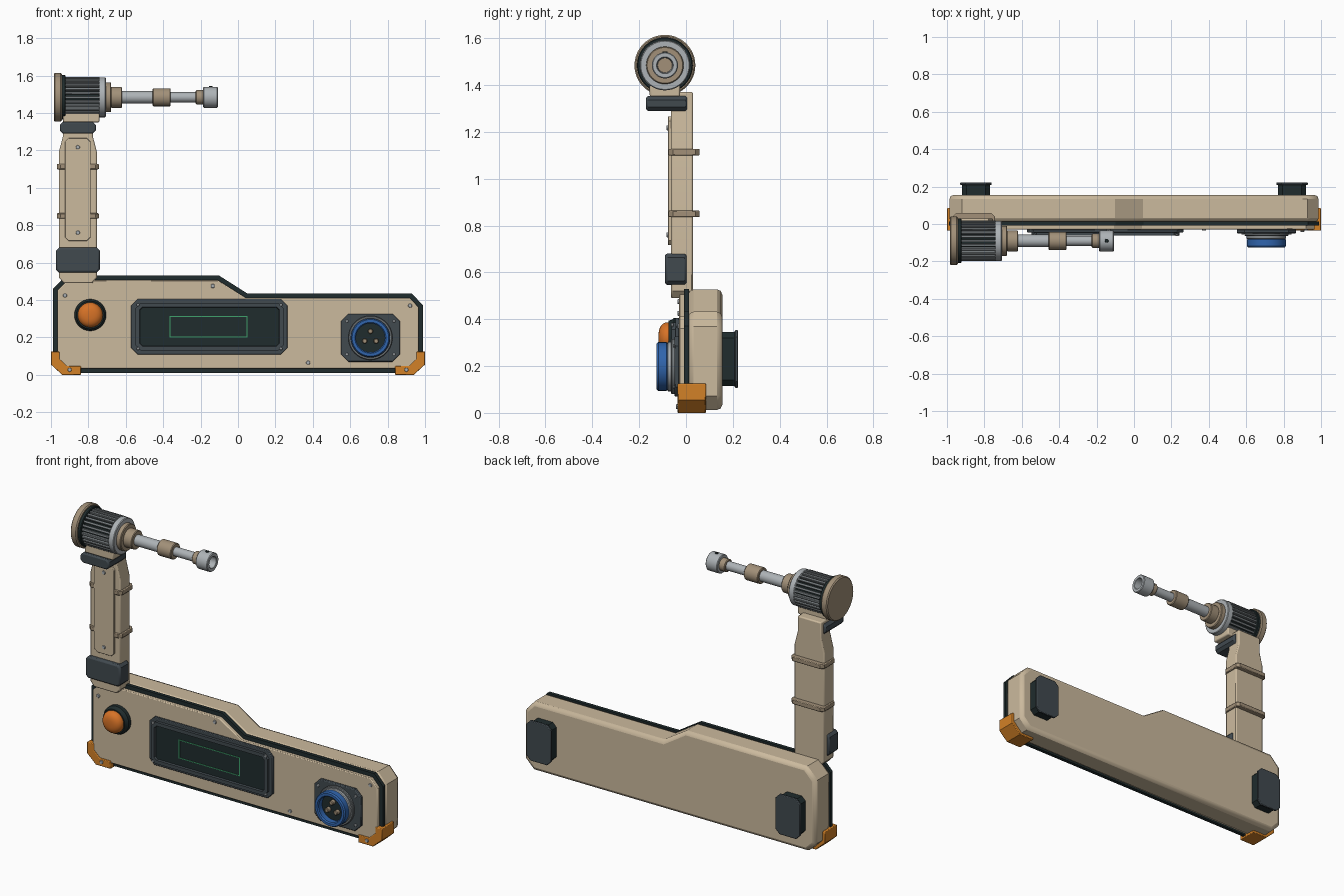
import bpy, bmesh, math
from mathutils import Vector, Matrix

if "Cube" in bpy.data.objects:
    bpy.data.objects.remove(bpy.data.objects["Cube"])


def material(name, r, g, b):
    m = bpy.data.materials.new(name)
    m.use_nodes = True
    m.diffuse_color = (r, g, b, 1)
    m.node_tree.nodes["Principled BSDF"].inputs["Base Color"].default_value = (r, g, b, 1)
    return m


TAN = material("tan paint", .60, .49, .34)
BRONZE = material("dark tan", .36, .28, .19)
SLATE = material("slate rubber", .052, .067, .078)
DARK = material("dark rubber", .014, .025, .026)
STEEL = material("light steel", .42, .45, .47)
FIN = material("fin grey", .18, .20, .21)
AMBER = material("amber guard", .65, .22, .02)
ORANGE = material("orange button", .68, .17, .02)
BLUE = material("blue ring", .03, .13, .42)
GREEN = material("green line", .05, .36, .15)


def finish(name, bm, mats, bevel=0.0, limit=50, segments=2):
    bmesh.ops.recalc_face_normals(bm, faces=bm.faces)
    mesh = bpy.data.meshes.new(name)
    bm.to_mesh(mesh)
    bm.free()
    for m in mats:
        mesh.materials.append(m)
    ob = bpy.data.objects.new(name, mesh)
    bpy.context.collection.objects.link(ob)
    if bevel:
        mod = ob.modifiers.new("bevel", "BEVEL")
        mod.width, mod.segments = bevel, segments
        mod.limit_method, mod.angle_limit = "ANGLE", math.radians(limit)
    mesh.polygons.foreach_set("use_smooth", [True] * len(mesh.polygons))
    mesh.set_sharp_from_angle(angle=math.radians(30))
    return ob


def prism(name, pts, a, b, mat, axis="y", bevel=0.0, limit=50, recess=None):
    """Extrude an outline from a to b; recess = (rim, depth, material) sinks face a."""
    bm = bmesh.new()
    place = lambda p, d: (p[0], d, p[1]) if axis == "y" else (p[0], p[1], d)
    front = [bm.verts.new(place(p, a)) for p in pts]
    back = [bm.verts.new(place(p, b)) for p in pts]
    face = bm.faces.new(front)
    bm.faces.new(back[::-1])
    for i in range(len(pts)):
        j = (i + 1) % len(pts)
        bm.faces.new((front[i], back[i], back[j], front[j]))
    mats = [mat]
    if recess:
        bmesh.ops.recalc_face_normals(bm, faces=bm.faces)
        bmesh.ops.inset_region(bm, faces=[face], thickness=recess[0])
        bmesh.ops.inset_region(bm, faces=[face], thickness=.003, depth=-recess[1])
        face.material_index = 1
        mats.append(recess[2])
    return finish(name, bm, mats, bevel, limit)


def rect(x0, x1, z0, z1, c=0.0):
    """Rectangle outline with cut corners."""
    if not c:
        return [(x0, z0), (x1, z0), (x1, z1), (x0, z1)]
    return [(x0 + c, z0), (x1 - c, z0), (x1, z0 + c), (x1, z1 - c),
            (x1 - c, z1), (x0 + c, z1), (x0, z1 - c), (x0, z0 + c)]


def inset(pts, d):
    """Move every side of a counter-clockwise outline inward by d."""
    out, n = [], len(pts)
    for i in range(n):
        p, q, r = (Vector(pts[k % n]) for k in (i - 1, i, i + 1))
        u, v = (q - p).normalized(), (r - q).normalized()
        nu, nv = Vector((-u.y, u.x)), Vector((-v.y, v.x))
        out.append(tuple(q + (nu + nv) * d / (1 + nu.dot(nv))))
    return out


def turn(name, profile, centre, axis, mat, steps=40):
    """Lathe (distance, radius) pairs around an axis through centre."""
    bm = bmesh.new()
    vs = [bm.verts.new((r, 0, d)) for d, r in profile]
    es = [bm.edges.new(pair) for pair in zip(vs, vs[1:])]
    bmesh.ops.spin(bm, geom=vs + es, cent=(0, 0, 0), axis=(0, 0, 1),
                   angle=math.tau, steps=steps)
    bmesh.ops.remove_doubles(bm, verts=bm.verts, dist=1e-5)
    q = Vector((0, 0, 1)).rotation_difference(Vector(axis))
    bm.transform(Matrix.Translation(centre) @ q.to_matrix().to_4x4())
    return finish(name, bm, [mat])


def disc(name, d0, d1, r, centre, axis, mat, edge=.004, steps=40):
    return turn(name, [(d0, 0), (d0, r - edge), (d0 + edge, r), (d1 - edge, r),
                       (d1, r - edge), (d1, 0)], centre, axis, mat, steps)


FRONT = (0, -1, 0)


def screw(name, x, z, y, r=.011):
    disc(name, -.004, .006, r, (x, y, z), FRONT, STEEL, .002, 12)


# Housing: rear case, gasket and front plate share one outline
outline = [(-.93, .01), (.93, .01), (.99, .07), (.99, .37), (.93, .435), (.05, .435),
           (-.10, .53), (-.92, .53), (-.99, .46), (-.99, .07)]
prism("rear_case", inset(outline, .003), .01, .155, TAN, bevel=.022)
prism("gasket", outline, -.008, .013, DARK)
prism("front_plate", inset(outline, .024), -.03, 0, TAN, bevel=.005)
for i, (x, z) in enumerate([(-.925, .425), (-.135, .475), (.92, .37), (.375, .065)]):
    screw(f"plate_screw_{i}", x, z, -.03)

# Corner guards and rear feet, mirrored left and right
guard = [(.94, 0), (1, .055), (1, .125), (.955, .125), (.955, .085), (.915, .048),
         (.84, .048), (.84, 0)]
for side, s in (("left", 1), ("right", -1)):
    prism(side + "_corner_guard", [(s * x, z) for x, z in guard], -.036, .085, AMBER,
          bevel=.004)
    screw(side + "_guard_screw", s * .9, .027, -.036)
    x = s * .845
    prism(side + "_foot", rect(x - .075, x + .075, .115, .345, .025), .15, .212, DARK)
    prism(side + "_foot_pad", rect(x - .084, x + .084, .107, .353, .028), .208, .223,
          SLATE, bevel=.004)

# Display
prism("display_base", rect(-.572, .265, .11, .405, .035), -.045, -.028, SLATE, bevel=.004)
prism("display_frame", rect(-.548, .243, .13, .385, .028), -.062, -.04, SLATE,
      recess=(.024, .012, DARK))
for i, (x, z) in enumerate([(x, z) for x in (-.535, .23) for z in (.14, .375)]):
    screw(f"display_screw_{i}", x, z, -.058, .008)
for i, box in enumerate([(-.365, .05, .2, .205), (-.365, .05, .31, .315),
                         (-.365, -.36, .2, .315), (.045, .05, .2, .315)]):
    prism(f"display_line_{i}", rect(*box), -.053, -.049, GREEN)

# Push button
button = (-.79, 0, .32)
turn("button_bezel", [(.028, 0), (.028, .085), (.052, .085), (.06, .078), (.075, .074),
                      (.075, 0)], button, FRONT, DARK)
dome = [(.078 + .04 * math.sin(t * math.pi / 16), .067 * math.cos(t * math.pi / 16) ** .7)
        for t in range(8)]
turn("button_cap", [(.07, 0), (.07, .067)] + dome + [(.118, 0)], button, FRONT, ORANGE)

# Round power connector
socket = (.708, 0, .198)
prism("connector_plate", rect(.55, .866, .07, .326, .04), -.05, -.028, SLATE, bevel=.005)
disc("connector_flange", .045, .064, .118, socket, FRONT, FIN)
disc("connector_collar", .06, .08, .106, socket, FRONT, STEEL)
disc("connector_floor", .07, .086, .084, socket, FRONT, DARK)
turn("connector_ring", [(.078, .08), (.078, .098), (.084, .104), (.118, .104),
                        (.126, .098), (.126, .083), (.12, .077), (.078, .077)],
     socket, FRONT, BLUE)
for i in range(3):
    t = math.pi / 2 + i * math.tau / 3
    disc(f"connector_pin_{i}", .08, .112, .014,
         (.708 + .035 * math.cos(t), 0, .198 + .035 * math.sin(t)), FRONT, BRONZE, .004, 16)
for i, (x, z) in enumerate([(x, z) for x in (.582, .834) for z in (.11, .287)]):
    screw(f"connector_screw_{i}", x, z, -.05, .008)

# Upright arm with front cover, bands and clamps
AX = -.856
half = [(.075, .49), (.102, .52), (.102, 1.19), (.08, 1.275), (.08, 1.37)]
prism("arm", [(AX + w, z) for w, z in half] + [(AX - w, z) for w, z in half[::-1]],
      -.065, .03, TAN, bevel=.007)
prism("arm_cover", rect(AX - .068, AX + .068, .716, 1.266, .02), -.077, -.06, TAN, bevel=.003)
for i, z in enumerate((.76, 1.217)):
    screw(f"cover_screw_{i}", AX, z, -.077)
for i, z in enumerate((.85, 1.113)):
    prism(f"arm_band_{i}", rect(AX - .112, AX + .112, -.074, .058, .018), z - .014, z + .014,
          BRONZE, axis="z", bevel=.004)
prism("lower_clamp", rect(AX - .117, AX + .117, .547, .68, .016), -.09, .003, SLATE, bevel=.01)
prism("upper_clamp", rect(AX - .096, AX + .096, 1.29, 1.352, .016), -.17, .005, SLATE, bevel=.008)
prism("motor_saddle", rect(-.935, -.74, -.155, -.025), 1.35, 1.41, TAN, axis="z", bevel=.008)

# Finned motor and its shaft, lying along x
hub, ALONG = (0, -.09, 1.484), (1, 0, 0)
disc("motor_end_cap", -.985, -.942, .13, hub, ALONG, BRONZE, .006, 48)
disc("motor_seal", -.944, -.922, .119, hub, ALONG, DARK)
disc("motor_core", -.925, -.74, .094, hub, ALONG, DARK)
bm = bmesh.new()
COUNT = 28
for i in range(COUNT):
    m = (Matrix.Translation(hub) @ Matrix.Rotation(i * math.tau / COUNT, 4, "X")
         @ Matrix.Translation((-.832, 0, .098)) @ Matrix.Diagonal((.184, .014, .022, 1)))
    bmesh.ops.create_cube(bm, size=1, matrix=m)
finish("motor_fins", bm, [FIN], .003)
for name, x0, x1, r, mat in [
        ("motor_front_ring", -.744, -.706, .107, STEEL),
        ("motor_flange", -.71, -.678, .08, BRONZE),
        ("motor_nose", -.68, -.62, .056, BRONZE),
        ("main_shaft", -.63, -.45, .033, STEEL),
        ("shaft_coupling", -.457, -.36, .048, BRONZE),
        ("thin_shaft", -.37, -.215, .027, STEEL),
        ("shaft_collar", -.226, -.17, .038, BRONZE)]:
    disc(name, x0, x1, r, hub, ALONG, mat)
turn("shaft_socket", [(-.187, .03), (-.187, .052), (-.183, .056), (-.111, .056), (-.107, .052),
                      (-.107, .036), (-.109, .034), (-.187, .03)], hub, ALONG, STEEL)
disc("socket_screw", .05, .06, .01, (-.146, -.09, 1.484), (0, 0, 1), DARK, .002, 12)
